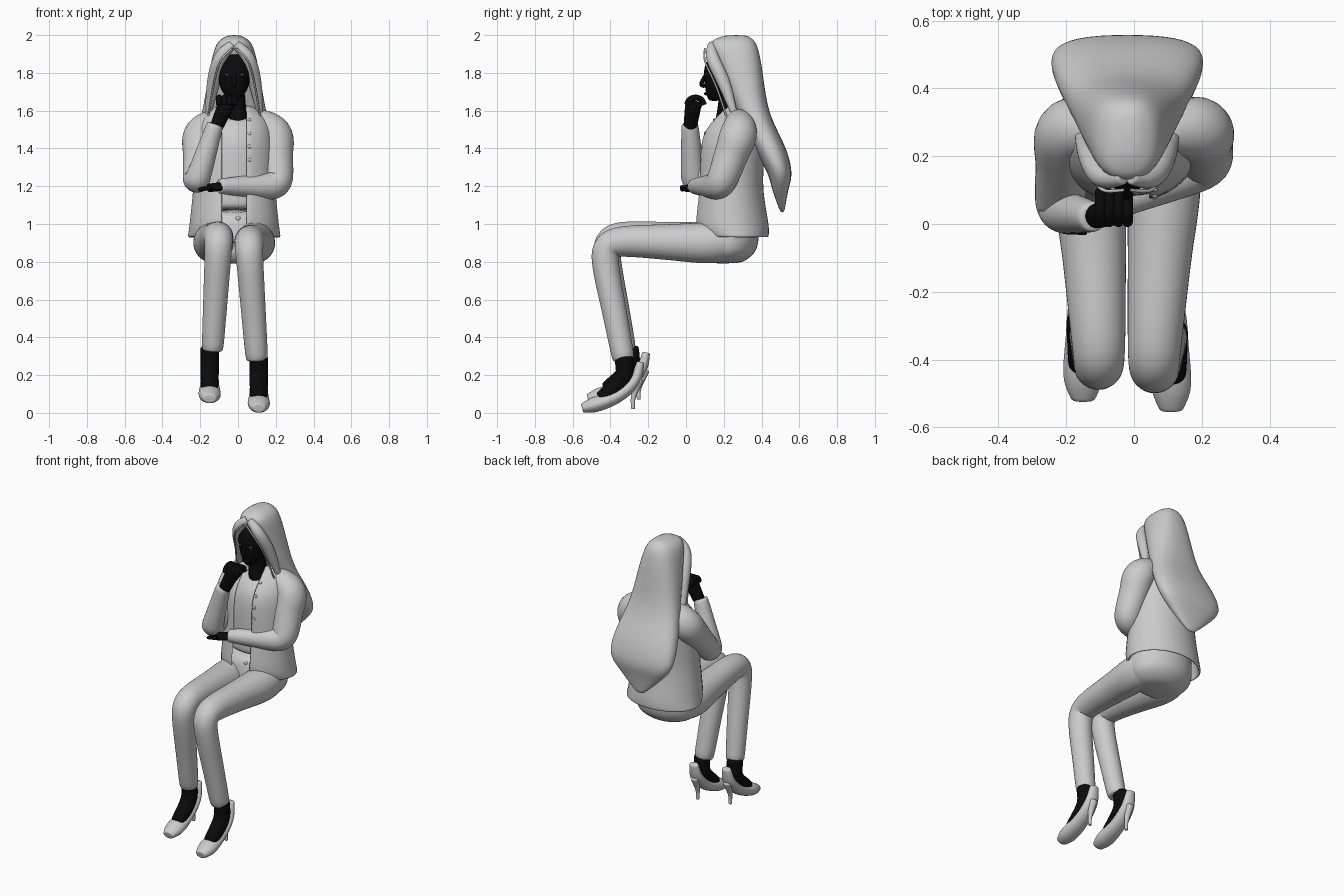
import bpy, bmesh, math
from mathutils import Vector as V

if "Cube" in bpy.data.objects:
    bpy.data.objects.remove(bpy.data.objects["Cube"])


def material(name, value):
    colour = (value, value, value, 1)
    made = bpy.data.materials.new(name)
    made.use_nodes = True
    made.diffuse_color = colour
    made.node_tree.nodes["Principled BSDF"].inputs["Base Color"].default_value = colour
    return made


CLOTH = material("light grey", .6)
SKIN = material("black", .003)
SIDES = 20
STEPS = 3


def spline(points):
    """Smooth curve through points; the fourth value rides along."""
    keys = [V(p) for p in points]
    keys = [keys[0] * 2 - keys[1]] + keys + [keys[-1] * 2 - keys[-2]]
    curve = []
    for before, start, end, after in zip(keys, keys[1:], keys[2:], keys[3:]):
        leave, arrive = (end - before) / 2, (after - start) / 2
        for step in range(STEPS):
            t = step / STEPS
            straight = start.lerp(end, t)
            bulge = (leave - (end - start)) * (1 - t) - (arrive - (end - start)) * t
            curve.append(straight + bulge * t * (1 - t))
    return curve + [keys[-2]]


def hoop(centre, across, along, gap=0, power=1):
    """Ellipse of points, squarer at low power; a gap leaves it open in front."""
    def swell(value):
        return math.copysign(abs(value) ** power, value)
    steps = SIDES - 1 if gap else SIDES
    angles = [gap - math.pi / 2 + (math.tau - gap * 2) * i / steps for i in range(SIDES)]
    return [centre + across * swell(math.cos(t)) + along * swell(math.sin(t)) for t in angles]


def skin_rings(name, rings, mat, is_open=False):
    """Join equal rings into one smooth skin."""
    bm = bmesh.new()
    rows = [[bm.verts.new(point) for point in ring] for ring in rings]
    for lower, upper in zip(rows, rows[1:]):
        for i in range(SIDES - is_open):
            j = (i + 1) % SIDES
            bm.faces.new((lower[i], lower[j], upper[j], upper[i]))
    if not is_open:
        bm.faces.new(rows[0])
        bm.faces.new(rows[-1])
    bmesh.ops.recalc_face_normals(bm, faces=bm.faces)
    mesh = bpy.data.meshes.new(name)
    bm.to_mesh(mesh)
    bm.free()
    mesh.materials.append(mat)
    mesh.polygons.foreach_set("use_smooth", [True] * len(mesh.polygons))
    part = bpy.data.objects.new(name, mesh)
    bpy.context.collection.objects.link(part)
    if is_open:
        part.modifiers.new("cloth thickness", "SOLIDIFY").thickness = .015
    part.modifiers.new("smooth", "SUBSURF").levels = 1
    return part


def stack(name, levels, mat, shift=0, opening=0, power=1):
    """Level sections given as height, front, back and half width."""
    rings = []
    for height, front, back, half in spline(levels):
        gap = math.asin(min(opening / half, .7))
        centre = V((shift, (front + back) / 2, height))
        rings.append(hoop(centre, V((half, 0, 0)), V((0, (back - front) / 2, 0)), gap, power))
    return skin_rings(name, rings, mat, opening > 0)


def tube(name, path, mat, flat=1):
    """Round part along points of x, y, z and radius, with blunt ends."""
    curve = spline(path)
    last = len(curve) - 1
    rings, across = [], V((1, .1, 0))
    for i, point in enumerate(curve):
        tangent = (curve[min(i + 1, last)] - curve[max(i - 1, 0)]).xyz.normalized()
        across = (across - tangent * across.dot(tangent)).normalized()
        along = tangent.cross(across) * flat
        ring = hoop(point.xyz, across * point.w, along * point.w)
        cap = [point.xyz.lerp(corner, .8) for corner in ring]
        rings += [cap, ring] if i == 0 else [ring, cap] if i == last else [ring]
    return skin_rings(name, rings, mat)


def limb(name, root, start, joint, end, mat):
    """Root buried in the body, then two lengths with a rounded bend."""
    start, joint, end = V(start), V(joint), V(end)
    enter, leave = start.lerp(joint, .8), joint.lerp(end, .2)
    bend = (enter + joint * 2 + leave) / 4
    tube(name, [root, start, start.lerp(joint, .4), enter, bend, leave, joint.lerp(end, .6), end], mat)


def ball(name, place, size, mat):
    bpy.ops.mesh.primitive_uv_sphere_add(segments=16, ring_count=8, radius=1, location=place)
    part = bpy.context.object
    part.name = name
    part.scale = size
    part.data.materials.append(mat)
    bpy.ops.object.shade_smooth()


# Open jacket over a shirt
coat = [(.93, .08, .44, .25), (1, .04, .44, .24), (1.2, .06, .41, .22), (1.45, .07, .42, .21),
        (1.57, .15, .39, .17), (1.63, .21, .34, .08)]
jacket = stack("jacket", coat, CLOTH, -.02, .065)
lining = [(height, front + .02, back - .02, half - .02) for height, front, back, half in coat[2:-1]]
stack("shirt", [(1.07, .08, .4, .2)] + lining, CLOTH, -.01)

# Hips and trouser legs
stack("hips", [(.79, .1, .29, .12), (.87, .05, .38, .21), (1.08, .08, .39, .19)], CLOTH, -.02)
limb("left_trouser_leg", (.07, .32, .92, .07), (.09, .15, .9, .11), (.055, -.45, .91, .075), (.1, -.33, .28, .06), CLOTH)
limb("right_trouser_leg", (-.1, .32, .92, .07), (-.13, .15, .9, .11), (-.1, -.44, .94, .075), (-.135, -.32, .33, .058), CLOTH)

# Feet in high-heeled shoes, the right one raised
for side, offset in ("left", (.11, 0, 0, 0)), ("right", (-.15, .03, .05, 0)):
    def planted(path):
        return [V((0, *point)) + V(offset) for point in path]
    tube(side + "_foot", planted([(-.33, .3, .05), (-.33, .18, .05), (-.45, .07, .045)]), SKIN)
    tube(side + "_shoe", planted([(-.55, .025, .035), (-.48, .045, .06), (-.36, .09, .052),
                                  (-.27, .17, .045), (-.24, .27, .03)]), CLOTH, .7)
    tube(side + "_heel", planted([(-.25, .18, .03), (-.28, .08, .013), (-.28, .02, .01)]), CLOTH)

# Sleeves growing out of the shoulders
limb("left_sleeve", (.08, .28, 1.55, .07), (.19, .28, 1.48, .1), (.215, .18, 1.2, .08), (-.1, .04, 1.2, .04), CLOTH)
limb("right_sleeve", (-.08, .28, 1.55, .07), (-.19, .28, 1.48, .1), (-.225, .04, 1.2, .07), (-.12, .02, 1.53, .045), CLOTH)

# Right hand curled under the chin
tube("right_palm", [(-.12, .02, 1.5, .035), (-.06, .04, 1.64, .045)], SKIN)
tube("right_thumb", [(-.07, .04, 1.57, .02), (-.02, .08, 1.64, .01)], SKIN)
for finger in range(4):
    x = .027 * finger - .1
    arc = [math.pi * step / 4 for step in range(5)]
    tube("right_finger", [(x, .05 - .045 * math.cos(t), 1.63 + .04 * math.sin(t), .016) for t in arc], SKIN)

# Left hand resting on the right elbow
tube("left_palm", [(-.08, .04, 1.2, .03), (-.16, .01, 1.19, .03)], SKIN, .7)
for finger in range(4):
    y = .02 * finger - .02
    tube("left_finger", [(-.14, y, 1.195, .013), (-.21, y, 1.18, .01)], SKIN)

# Head, neck and face
tube("neck", [(0, .2, 1.53, .05), (-.01, .22, 1.6, .055), (-.02, .23, 1.74, .05)], SKIN)
stack("head", [(1.65, .12, .18, .02), (1.72, .1, .28, .075), (1.85, .1, .33, .095), (1.95, .2, .3, .04)], SKIN, -.02)
tube("nose", [(-.02, .11, 1.8, .01), (-.02, .08, 1.74, .012), (-.02, .1, 1.73, .01)], SKIN)
ball("lips", (-.02, .11, 1.69), (.03, .015, .01), SKIN)

# Long hair falling down the back
stack("hair", [(2, .21, .32, .03), (1.96, .13, .37, .09), (1.85, .16, .4, .125), (1.6, .26, .44, .17),
               (1.4, .36, .53, .22), (1.27, .43, .56, .22), (1.17, .46, .54, .14), (1.06, .5, .52, .02)],
      CLOTH, -.02, 0, .8)

# Eyes, front locks and loose strands on both sides of the face
for side, mirror in ("left", 1), ("right", -1):
    lock = [(.01, .14, 1.95, .025), (.075, .14, 1.88, .035), (.11, .2, 1.75, .035), (.14, .26, 1.57, .015)]
    lock = [V((x * mirror - .02, y, z, radius)) for x, y, z, radius in lock]
    strand = [V((point.x, point.y - .04, point.z - .02, .005)) for point in lock]
    tube(side + "_front_lock", lock, CLOTH)
    tube(side + "_loose_strand", strand, CLOTH)
    ball(side + "_eye", (.04 * mirror - .02, .105, 1.79), (.01, .004, .003), CLOTH)

# Buttons set on the cloth
bpy.context.view_layer.update()
surface = jacket.evaluated_get(bpy.context.evaluated_depsgraph_get())
for button in range(4):
    hit, spot, normal, face = surface.ray_cast(V((.06, -1, 1.55 - .07 * button)), V((0, 1, 0)))
    if hit:
        ball("jacket_button", spot, (.01, .006, .01), CLOTH)
ball("trouser_button", (0, .08, 1.03), (.013, .008, .013), CLOTH)
